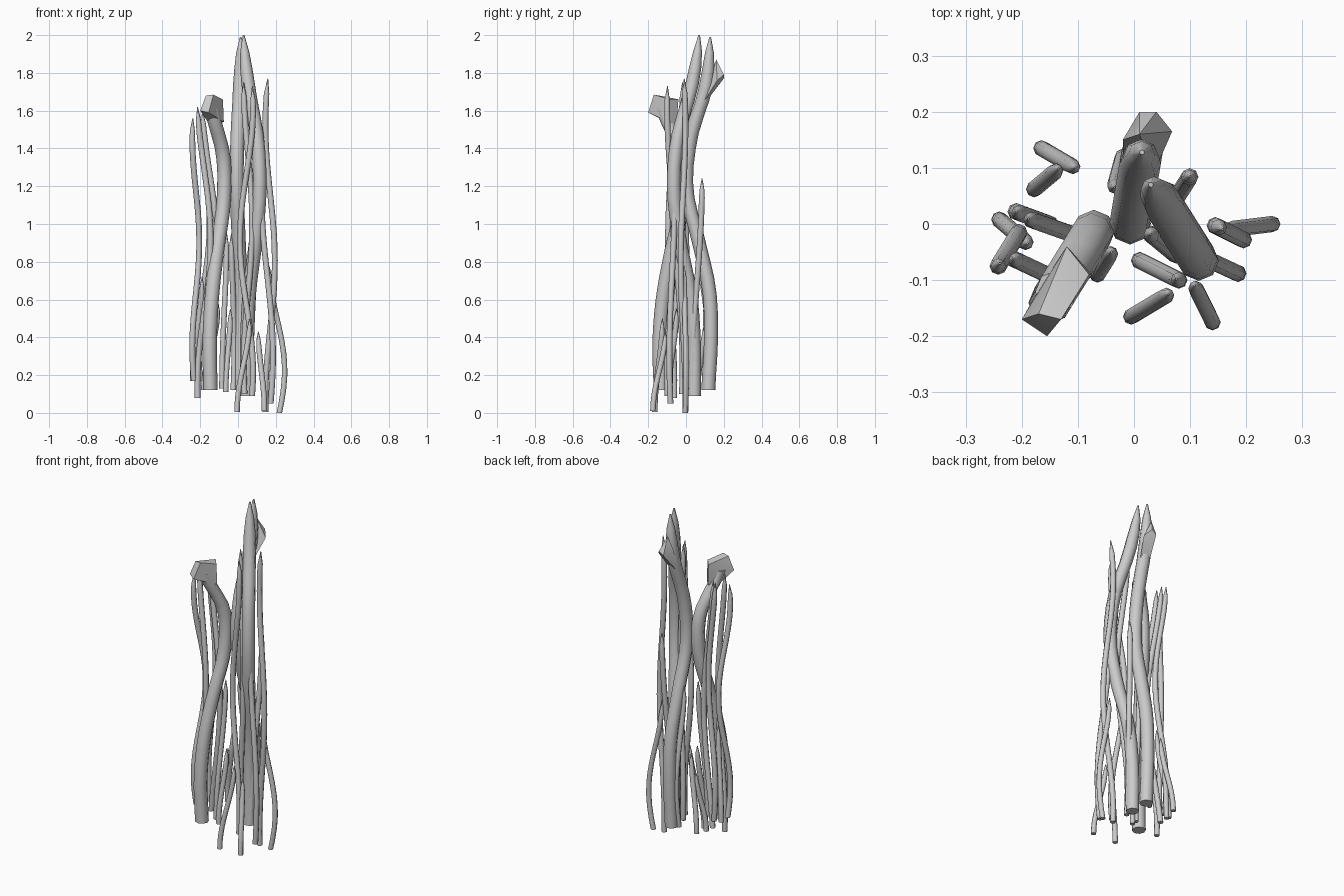
import bpy, bmesh, math
from mathutils import Vector

if "Cube" in bpy.data.objects:
    bpy.data.objects.remove(bpy.data.objects["Cube"])


def finish(name, bm, angle):
    bmesh.ops.recalc_face_normals(bm, faces=bm.faces[:])
    me = bpy.data.meshes.new(name)
    bm.to_mesh(me)
    bm.free()
    ob = bpy.data.objects.new(name, me)
    bpy.context.collection.objects.link(ob)
    bpy.context.view_layer.objects.active = ob
    ob.select_set(True)
    bpy.ops.object.shade_smooth_by_angle(angle=math.radians(angle))
    ob.select_set(False)


def wave(phase, cycles):
    # Smooth side-to-side sway between 0 and 1
    return lambda t: 0.5 - 0.5 * math.cos(math.tau * (phase + cycles * t))


def blend(*k):
    # Catmull-Rom through evenly spaced values
    def f(t):
        n = len(k) - 1
        i = min(int(t * n), n - 1)
        u = t * n - i
        b, c = k[i], k[i + 1]
        a, d = k[max(i - 1, 0)], k[min(i + 2, n)]
        return 0.5 * (2 * b + (c - a) * u + (2 * a - 5 * b + 4 * c - d) * u * u
                      + (3 * b - a - 3 * c + d) * u ** 3)
    return f


def stem(name, start, end, z0, z1, sway, r, tip=True, sides=8, steps=22):
    # Tapered tube that sways from start to end within one vertical plane
    s, e = Vector(start), Vector(end)
    bm = bmesh.new()
    rings = []
    for i in range(steps + 1):
        t = i / steps
        z = z0 + (z1 - z0) * t
        c = s.lerp(e, sway(t))
        rad = r
        if tip:
            left = (z1 - z0) * (1 - t)
            rad *= min(1, 0.12 + 0.88 * (left / (r * 6)) ** 0.55)
        rings.append([bm.verts.new((c.x + rad * math.cos(a), c.y + rad * math.sin(a), z))
                      for a in (math.tau * j / sides for j in range(sides))])
    for lo, hi in zip(rings, rings[1:]):
        for j in range(sides):
            k = (j + 1) % sides
            bm.faces.new((lo[j], lo[k], hi[k], hi[j]))
    bm.faces.new(rings[0])
    bm.faces.new(rings[-1])
    finish(name, bm, 50)


def knot(name, *points):
    # Faceted broken branch end
    bm = bmesh.new()
    for p in points:
        bm.verts.new(p)
    bmesh.ops.convex_hull(bm, input=bm.verts[:])
    finish(name, bm, 30)


# Three thick stems
stem("thick_stem_right", (.03, .07), (.115, -.065), .09, 2,
     blend(.2, .2, .35, .75, 1, .85, .3, 0), .036)
stem("thick_stem_back", (-.008, -.005), (.015, .132), .12, 1.99,
     blend(.9, 1, .93, .5, .05, .22, .8, .97), .037)
stem("thick_stem_left", (-.07, -.01), (-.15, -.14), .12, 1.61,
     blend(.95, 1, .85, .5, .08, .1, .85), .038, tip=False)

# Broken branch ends
knot("left_broken_end",
     (-.16, -.1, 1.54), (-.075, -.09, 1.54), (-.11, -.05, 1.53),
     (-.2, -.17, 1.6), (-.155, -.2, 1.59), (-.17, -.16, 1.68),
     (-.13, -.17, 1.685), (-.08, -.09, 1.66), (-.12, -.04, 1.66))
knot("back_broken_end",
     (-.02, .1, 1.64), (.035, .09, 1.64), (.01, .2, 1.77), (.04, .2, 1.79),
     (.068, .165, 1.76), (.01, .16, 1.87), (-.02, .15, 1.8))

# Tall slender stems: start, end, base height, top height, sway
TALL = [
    ((-.205, -.015), (-.242, -.075), .17, 1.56, wave(.34, 1.25)),
    ((-.215, -.062), (-.145, -.095), .08, 1.62, wave(-.04, 1)),
    ((-.21, .022), (-.15, 0), .17, 1.6, wave(-.14, 1.1)),
    ((-.19, .01), (-.105, -.02), .12, 1.6, wave(.1, .85)),
    ((.145, -.003), (.195, -.028), .005, 1.77, wave(-.05, 1.22)),
    ((.01, -.065), (.08, -.1), .09, 1.73, wave(.41, 1.17)),
    ((.03, -.018), (.075, -.055), .1, 1.75, wave(-.1, 1.1)),
    ((.065, .03), (.1, .085), .12, 1.24, wave(0, .5)),
    ((.125, -.06), (.185, -.088), .05, 1.15, wave(.35, .65)),
]
for i, spec in enumerate(TALL):
    stem(f"tall_slender_stem_{i + 1}", *spec, .0155)

# Short shoots around the base
rise = wave(0, .5)
SHORT = [
    ((.247, 0), (.165, -.01), 0, .78, wave(-.2, .7)),
    ((-.005, -.165), (.062, -.125), .005, .5, rise),
    ((.14, -.175), (.108, -.11), .01, .43, rise),
    ((-.065, -.09), (-.04, -.05), .11, .55, rise),
    ((-.085, -.085), (-.06, -.03), .13, .95, rise),
    ((-.165, .135), (-.105, .1), .13, .58, rise),
    ((-.178, .062), (-.135, .098), .12, .47, rise),
    ((-.24, .008), (-.19, -.035), .17, .72, rise),
    ((-.035, .065), (-.02, .12), .12, .95, wave(.3, .7)),
]
for i, spec in enumerate(SHORT):
    stem(f"short_shoot_{i + 1}", *spec, .0145, steps=12)
